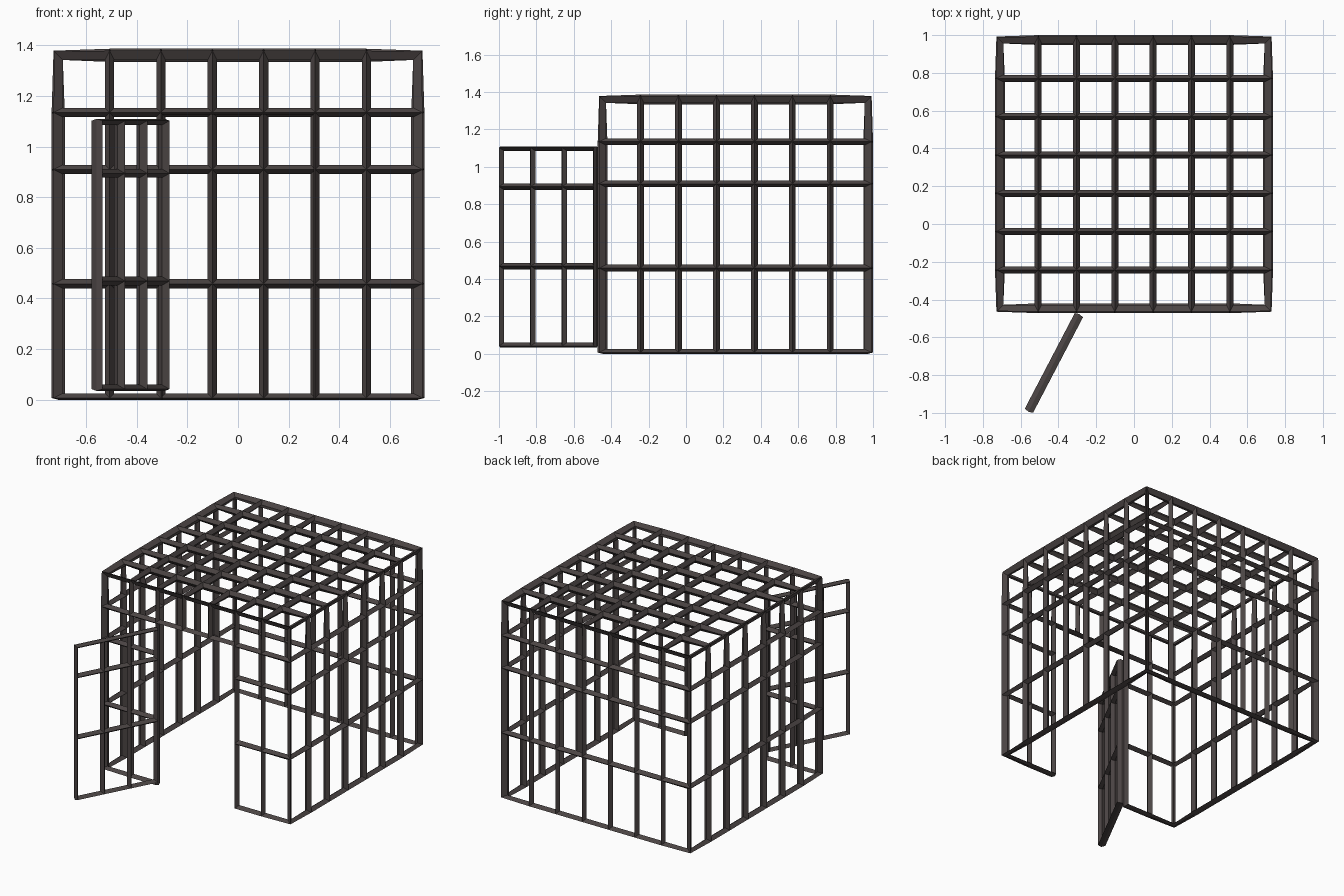
import bpy, bmesh
from mathutils import Vector

if "Cube" in bpy.data.objects:
    bpy.data.objects.remove(bpy.data.objects["Cube"])

metal = bpy.data.materials.new("dark_brown_metal")
metal.diffuse_color = (0.07, 0.058, 0.057, 1)
metal.use_nodes = True
metal.node_tree.nodes["Principled BSDF"].inputs["Base Color"].default_value = metal.diffuse_color


def add_grid(bm, us, vs, place, keep=lambda u, v: True):
    """Quad grid over the lines us x vs; place(u, v) gives the 3D point."""
    for u0, u1 in zip(us, us[1:]):
        for v0, v1 in zip(vs, vs[1:]):
            if keep((u0 + u1) / 2, (v0 + v1) / 2):
                bm.faces.new([bm.verts.new(place(u, v)) for u, v in
                              ((u0, v0), (u1, v0), (u1, v1), (u0, v1))])


def bars_from_grid(name, bm, h, rim):
    """Turn every grid edge into a diamond-section bar of half thickness h."""
    bmesh.ops.remove_doubles(bm, verts=bm.verts[:], dist=0.001)
    bmesh.ops.recalc_face_normals(bm, faces=bm.faces[:])
    bm.normal_update()
    out = bmesh.new()
    outer, inner, edge_out = {}, {}, {}
    # open edges get a slightly projecting rim
    for e in bm.edges:
        if e.is_boundary:
            d = (e.verts[1].co - e.verts[0].co).normalized()
            w = e.verts[0].co - e.link_faces[0].calc_center_median()
            w = (w - d * w.dot(d)).normalized()
            for v in e.verts:
                dirs = edge_out.setdefault(v, [])
                if all(w.dot(o) < 0.9 for o in dirs):
                    dirs.append(w)
    for v in bm.verts:
        outer[v] = out.verts.new(v.co + v.normal * h)
        inner[v] = out.verts.new(v.co - v.normal * h)
    edge_vert = {v: out.verts.new(v.co + sum(ds, Vector()) * rim)
                 for v, ds in edge_out.items()}
    for f in bm.faces:
        inset = {}
        for l in f.loops:
            a = (l.link_loop_next.vert.co - l.vert.co).normalized()
            b = (l.link_loop_prev.vert.co - l.vert.co).normalized()
            inset[l.vert] = out.verts.new(l.vert.co + (a + b).normalized() * h)
        for l in f.loops:
            p, q = l.vert, l.link_loop_next.vert
            out.faces.new((outer[p], outer[q], inset[q], inset[p]))
            out.faces.new((inner[q], inner[p], inset[p], inset[q]))
            if l.edge.is_boundary:
                out.faces.new((outer[q], outer[p], edge_vert[p], edge_vert[q]))
                out.faces.new((inner[p], inner[q], edge_vert[q], edge_vert[p]))
    bmesh.ops.recalc_face_normals(out, faces=out.faces[:])
    mesh = bpy.data.meshes.new(name)
    out.to_mesh(mesh)
    out.free()
    bm.free()
    mesh.materials.append(metal)
    ob = bpy.data.objects.new(name, mesh)
    bpy.context.collection.objects.link(ob)
    return ob


# cage: four walls and a roof, no floor, doorway in the front wall
R, CY = 0.71, 0.264
line = [-R + 2 * R * i / 7 for i in range(8)]
levels = [0.007, 0.458, 0.909, 1.134, 1.36]
cage = bmesh.new()
add_grid(cage, line, levels, lambda u, z: (u, CY - R, z),
         lambda u, z: abs(u) > 0.31 or z > 1.13)
add_grid(cage, line, levels, lambda u, z: (u, CY + R, z))
for side in (-R, R):
    add_grid(cage, line, levels, lambda u, z: (side, CY + u, z))
add_grid(cage, line, line, lambda u, v: (u, CY + v, levels[-1]))
bars_from_grid("cage_frame", cage, 0.026, 0.007)

# open door, hinged at the left of the doorway
hinge, tip = Vector((-0.292, -0.483, 0)), Vector((-0.556, -0.988, 0))
door = bmesh.new()
add_grid(door, [0, 1 / 3, 2 / 3, 1], [0.042, 0.469, 0.894, 1.102],
         lambda t, z: hinge.lerp(tip, t) + Vector((0, 0, z)))
bars_from_grid("cage_door", door, 0.0245, 0.007)
